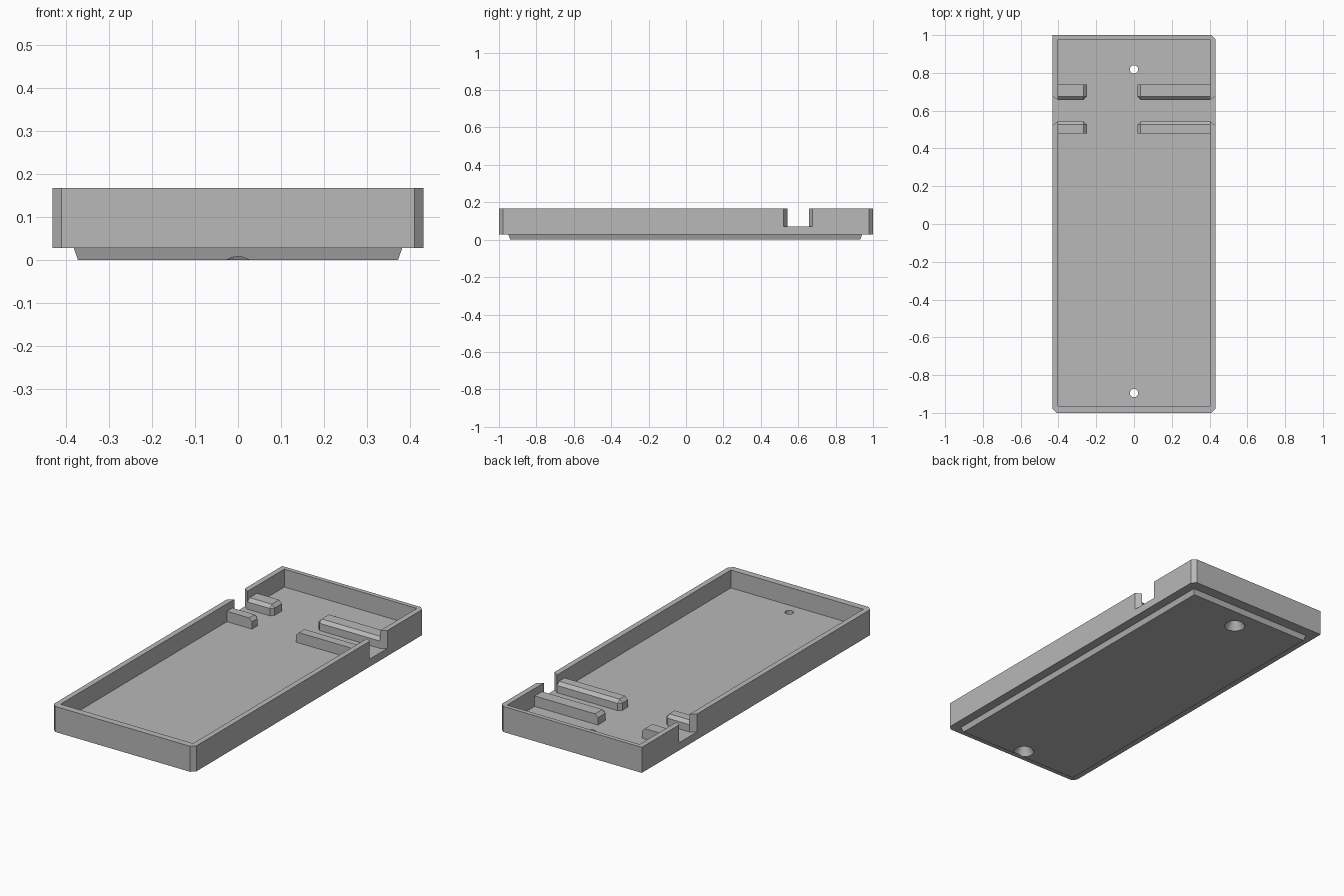
import bpy, bmesh

cube = bpy.data.objects.get("Cube")
if cube:
    bpy.data.objects.remove(cube, do_unlink=True)

grey = bpy.data.materials.new("plain grey")
grey.use_nodes = True
grey.diffuse_color = (0.48, 0.48, 0.48, 1)
grey.node_tree.nodes["Principled BSDF"].inputs["Base Color"].default_value = (0.48, 0.48, 0.48, 1)


def add_object(name, bm):
    bmesh.ops.recalc_face_normals(bm, faces=bm.faces)
    mesh = bpy.data.meshes.new(name)
    bm.to_mesh(mesh)
    bm.free()
    mesh.materials.append(grey)
    obj = bpy.data.objects.new(name, mesh)
    bpy.context.collection.objects.link(obj)
    return obj


def prism(name, lower, upper, z0, z1):
    """Solid between two outlines with the same number of points."""
    bm = bmesh.new()
    a = [bm.verts.new((x, y, z0)) for x, y in lower]
    b = [bm.verts.new((x, y, z1)) for x, y in upper]
    bm.faces.new(a)
    bm.faces.new(b)
    for i in range(len(a)):
        j = (i + 1) % len(a)
        bm.faces.new((a[i], a[j], b[j], b[i]))
    return add_object(name, bm)


def rect(x0, y0, x1, y1):
    return [(x0, y0), (x1, y0), (x1, y1), (x0, y1)]


def cut(target, cutters):
    """Subtract each cutter and bake the result into the mesh."""
    for c in cutters:
        mod = target.modifiers.new("cut", "BOOLEAN")
        mod.operation, mod.solver, mod.object = "DIFFERENCE", "EXACT", c
    graph = bpy.context.evaluated_depsgraph_get()
    graph.update()
    mesh = bpy.data.meshes.new_from_object(target.evaluated_get(graph))
    target.modifiers.clear()
    target.data = mesh


W, IN, C = 0.432, 0.402, 0.022      # outer half width, inner half width, corner cut
BASE, FLOOR, RIM = 0.028, 0.07, 0.168

# Tray body: three cut corners, one square corner at the back right
outline = [(-W + C, -1), (W - C, -1), (W, -1 + C), (W, 1 - C), (W - C, 1), (-W, 1), (-W, -1 + C)]
tray = prism("tray_body", outline, outline, BASE, RIM)

# Raised foot plate with sloping sides underneath
foot = prism("foot_plate", rect(-0.372, -0.94, 0.372, 0.932),
             rect(-0.382, -0.95, 0.382, 0.942), 0, BASE)

# Cavity and flared side notches
cavity_shape = rect(-IN, -0.963, IN, 0.976)
cutters = [prism("cavity_cutter", cavity_shape, cavity_shape, FLOOR, 0.3)]
for s in (-1, 1):
    shape = [(s * 0.38, 0.543), (s * IN, 0.543), (s * W, 0.522), (s * 0.5, 0.522),
             (s * 0.5, 0.677), (s * W, 0.677), (s * IN, 0.657), (s * 0.38, 0.657)]
    cutters.append(prism("notch_cutter", shape, shape, FLOOR, 0.3))

# Countersunk screw holes
hole_cutters = []
for y in (-0.895, 0.818):
    bm = bmesh.new()
    profile = ((-0.02, 0.066), (0, 0.053), (0.05, 0.022), (0.2, 0.022))
    rings = []
    for z, r in profile:
        ring = bmesh.ops.create_circle(bm, segments=32, radius=r)["verts"]
        for v in ring:
            v.co.y += y
            v.co.z = z
        rings.append(ring)
    for lo, hi in zip(rings, rings[1:]):
        for i in range(32):
            j = (i + 1) % 32
            bm.faces.new((lo[i], lo[j], hi[j], hi[i]))
    bm.faces.new(rings[0])
    bm.faces.new(rings[-1])
    hole_cutters.append(add_object("hole_cutter", bm))

cut(tray, cutters + hole_cutters)
cut(foot, hole_cutters)
for c in cutters + hole_cutters:
    bpy.data.objects.remove(c, do_unlink=True)


def rib(name, wall_x, end_x, outer_y, channel_y):
    """Bar on the floor, chamfered along its channel side and free end."""
    top = 0.127
    shape = rect(wall_x, outer_y, end_x, channel_y)
    obj = prism(name, shape, shape, FLOOR - 0.005, top)
    bm = bmesh.new()
    bm.from_mesh(obj.data)

    def on(e, axis, value):
        return all(abs(v.co[axis] - value) < 1e-4 for v in e.verts)

    edges = [e for e in bm.edges
             if sum((on(e, 0, end_x), on(e, 1, channel_y), on(e, 2, top))) == 2]
    bmesh.ops.bevel(bm, geom=edges, offset=0.017, segments=1, affect="EDGES")
    bmesh.ops.recalc_face_normals(bm, faces=bm.faces)
    bm.to_mesh(obj.data)
    bm.free()


# Two pairs of guide ribs either side of the cable channel
for side, wall_x, end_x in (("right", -IN, -0.25), ("left", IN, 0.018)):
    rib("front_rib_" + side, wall_x, end_x, 0.478, 0.543)
    rib("back_rib_" + side, wall_x, end_x, 0.738, 0.657)
